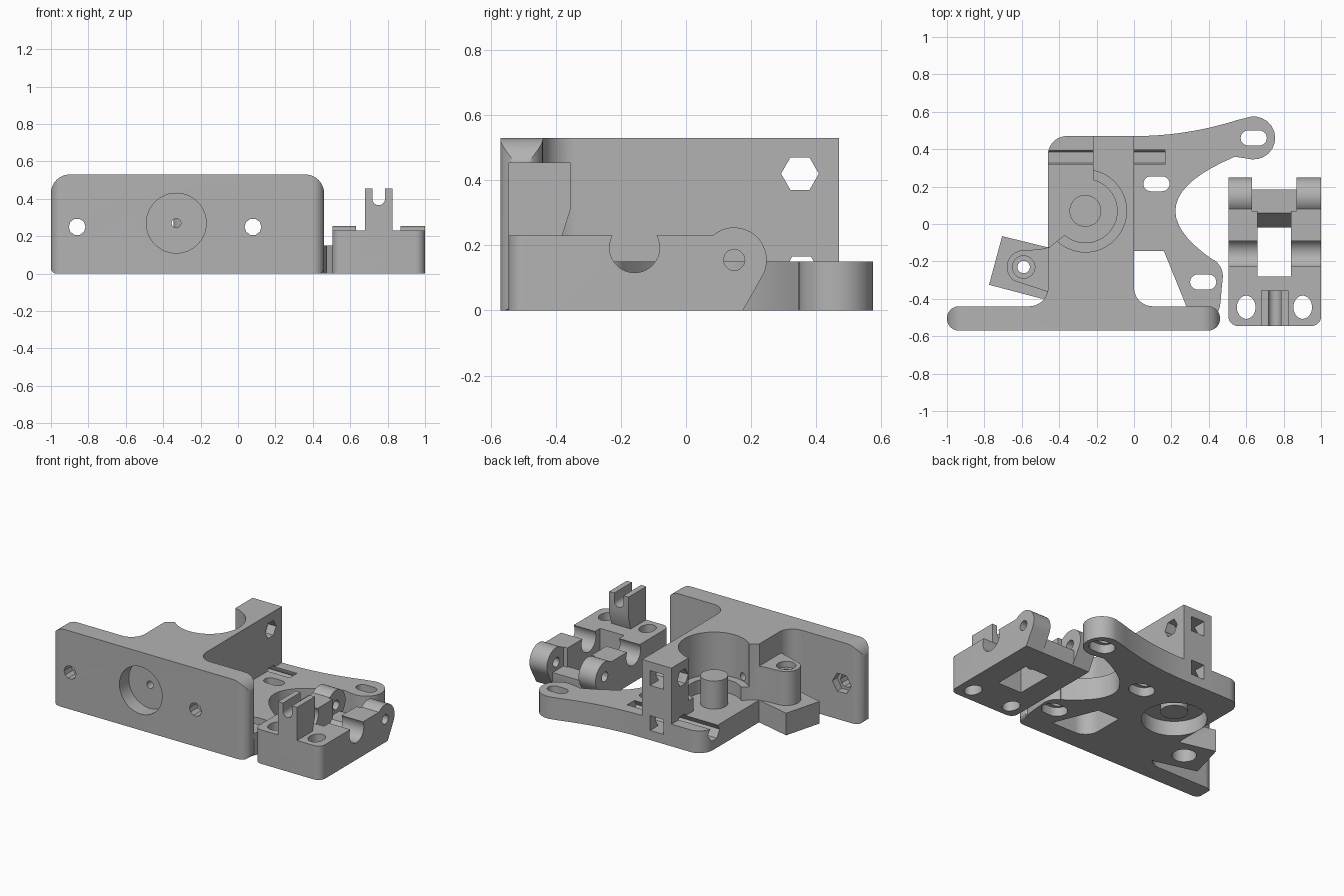
import bpy, bmesh
from math import cos, sin, radians

cube = bpy.data.objects.get("Cube")
if cube:
    bpy.data.objects.remove(cube, do_unlink=True)

grey = bpy.data.materials.new("plain grey")
grey.use_nodes = True
COLOUR = (0.45, 0.45, 0.45, 1)
grey.diffuse_color = COLOUR
for node in grey.node_tree.nodes:
    if node.type == 'BSDF_PRINCIPLED':
        node.inputs["Base Color"].default_value = COLOUR


def arc(cx, cy, r, a0, a1, n=12):
    angles = [radians(a0 + (a1 - a0) * i / n) for i in range(n + 1)]
    return [(cx + r * cos(a), cy + r * sin(a)) for a in angles]


def circle(cx, cy, r, n=40, turn=0):
    return arc(cx, cy, r, turn, turn + 360, n)[:-1]


def hexagon(cx, cy, r):
    return circle(cx, cy, r, 6)


def box(x0, x1, y0, y1):
    return [(x0, y0), (x1, y0), (x1, y1), (x0, y1)]


def round_box(x0, x1, y0, y1, low, high):
    """Rectangle with its lower and upper corners rounded."""
    return (arc(x0 + low, y0 + low, low, 180, 270) + arc(x1 - low, y0 + low, low, 270, 360)
            + arc(x1 - high, y1 - high, high, 0, 90) + arc(x0 + high, y1 - high, high, 90, 180))


def slot(cx, cy, half, r):
    return arc(cx + half, cy, r, -90, 90) + arc(cx - half, cy, r, 90, 270)


def bezier(a, b, c, n=16):
    ts = [i / n for i in range(n + 1)]
    return [tuple((1 - t) ** 2 * p + 2 * t * (1 - t) * q + t * t * s
                  for p, q, s in zip(a, b, c)) for t in ts]


def prism(name, pts, lo, hi, axis='z'):
    """Extrude an outline along one axis."""
    place = {'z': lambda u, v, w: (u, v, w), 'y': lambda u, v, w: (u, w, v),
             'x': lambda u, v, w: (w, u, v)}[axis]
    bm = bmesh.new()
    face = bm.faces.new([bm.verts.new(place(u, v, lo)) for u, v in pts])
    new = bmesh.ops.extrude_face_region(bm, geom=[face])
    moved = [g for g in new["geom"] if isinstance(g, bmesh.types.BMVert)]
    bmesh.ops.translate(bm, verts=moved, vec=place(0, 0, hi - lo))
    bmesh.ops.remove_doubles(bm, verts=bm.verts, dist=1e-5)
    bmesh.ops.recalc_face_normals(bm, faces=bm.faces)
    mesh = bpy.data.meshes.new(name)
    bm.to_mesh(mesh)
    bm.free()
    mesh.materials.append(grey)
    ob = bpy.data.objects.new(name, mesh)
    bpy.context.collection.objects.link(ob)
    return ob


def combine(ob, tool, operation):
    mod = ob.modifiers.new("combine", 'BOOLEAN')
    mod.object, mod.operation, mod.solver = tool, operation, 'EXACT'
    bpy.context.view_layer.objects.active = ob
    bpy.ops.object.modifier_apply(modifier=mod.name)
    bpy.data.objects.remove(tool, do_unlink=True)


def add(ob, *args):
    combine(ob, prism("addition", *args), 'UNION')


def cut(ob, *args):
    combine(ob, prism("cutter", *args), 'DIFFERENCE')


def finish(ob):
    bpy.ops.object.select_all(action='DESELECT')
    ob.select_set(True)
    bpy.context.view_layer.objects.active = ob
    bpy.ops.object.shade_smooth_by_angle(angle=radians(30))


# Front mounting plate, rounded both in elevation and in plan
bracket = prism("mounting_bracket", round_box(-1, .46, 0, .53, .03, .1), -.6, -.4, 'y')
combine(bracket, prism("plan", round_box(-1, .46, -.57, -.44, .064, .064), -.1, .6), 'INTERSECT')

# Base with two curved arms
base = ([(-.56, -.5), (.44, -.5), (.46, -.44)] + arc(.37, -.28, .105, -10, 60)
        + bezier((.42, -.19), (-.03, .12), (.54, .36)) + arc(.64, .46, .115, -95, 98)
        + bezier((.55, .555), (.28, .47), (0, .47)) + arc(-.36, .37, .1, 90, 180)
        + arc(-.56, -.34, .1, 0, -90))
add(bracket, base, 0, .15)

# Tall block with filleted roots and the narrow rear wall
block = ([(-.56, -.5), (.1, -.5)] + arc(.1, -.34, .1, 270, 180)
         + [(0, .47), (-.22, .47), (-.22, 0), (-.36, -.05), (-.46, -.13)]
         + arc(-.56, -.34, .1, 0, -90))
add(bracket, block, 0, .53)

# Side boss on its tilted foot
add(bracket, [(-.705, -.065), (-.775, -.325), (-.49, -.4), (-.44, -.39), (-.44, -.13)], 0, .15)
boss = arc(-.59, -.23, .09, 85, 235) + [(-.53, -.34), (-.44, -.37), (-.44, -.12), (-.5, -.135)]
add(bracket, boss, .1, .38)
cut(bracket, circle(-.59, -.23, .033), -.1, .6)
cut(bracket, circle(-.59, -.23, .06), .34, .6)
cut(bracket, circle(-.59, -.23, .075), -.1, .13)

# Stepped bowl, its centre post and the recess below
cut(bracket, circle(-.26, .07, .22, 64), .24, .7)
cut(bracket, circle(-.26, .07, .17, 64), .15, .3)
cut(bracket, circle(-.26, .07, .2, 64), -.1, .1)
add(bracket, circle(-.26, .07, .085), .05, .34)

# Window between block and arm
cut(bracket, [(0, -.145), (.16, -.145), (.28, -.44)] + arc(.1, -.34, .1, 270, 180), -.1, .2)

# Plate bores with rear nut pockets, and the round front recess
for x in (-.86, .08):
    cut(bracket, circle(x, .25, .045, 10), -.7, -.3, 'y')
    cut(bracket, hexagon(x, .25, .07), -.49, -.3, 'y')
cut(bracket, circle(-.33, .27, .16, 64), -.7, -.47, 'y')
cut(bracket, circle(-.33, .27, .025, 16), -.6, 0, 'y')

# Adjustment slots, counterbored underneath
for x, y in ((.12, .215), (.37, -.31), (.64, .46)):
    cut(bracket, slot(x, y, .03, .04), -.1, .2)
    cut(bracket, slot(x, y, .02, .065), -.1, .06)

# Hexagonal channels and square pockets in the rear wall
cut(bracket, hexagon(.35, .42, .058), -.3, .1, 'x')
cut(bracket, hexagon(.355, .115, .058), -.6, .165, 'x')
cut(bracket, box(0, .165, .325, .395), .11, .2)
for z in (.42, .115):
    cut(bracket, box(-.16, -.06, z - .05, z + .05), .31, .6, 'y')
finish(bracket)

# Idler carrier: side profile with round pivot ears
side = ([(-.545, 0), (.175, 0)] + arc(.148, .155, .1, -32, 90)
        + arc(.148, .155, .1, 90, 132)[1:] + [(.08, .23), (-.545, .23)])
idler = prism("idler_carrier", side, .505, 1, 'x')
plan = round_box(.505, 1, -.545, .26, .05, .001)
combine(idler, prism("plan", plan, -.1, .6), 'INTERSECT')

# Centre opening, leaving a low sloped bridge between the ears
cut(idler, box(.66, .84, -.28, .07), -.1, .4)
cut(idler, box(.632, .87, .07, .4), -.1, .4)
bridge = [(-.02, 0), (.175, 0), (.185, .03), (.185, .1), (.06, .1)]
add(idler, bridge, .63, .872, 'x')

# Shaft groove and pivot bore
cut(idler, circle(-.158, .193, .077), .4, 1.1, 'x')
cut(idler, circle(.148, .155, .033, 12), .4, 1.1, 'x')

# Forked post with a round-bottomed notch
post = [(-.545, .1), (-.38, .1), (-.38, .23), (-.355, .31), (-.355, .455), (-.545, .455)]
add(idler, post, .68, .825, 'x')
cut(idler, arc(.752, .4, .034, 180, 360) + [(.786, .6), (.718, .6)], -.7, -.2, 'y')

# Oval vertical holes
for x in (.6, .902):
    oval = [(x + .05 * cos(radians(a)), -.445 + .062 * sin(radians(a))) for a in range(0, 360, 12)]
    cut(idler, oval, -.1, .4)
finish(idler)
